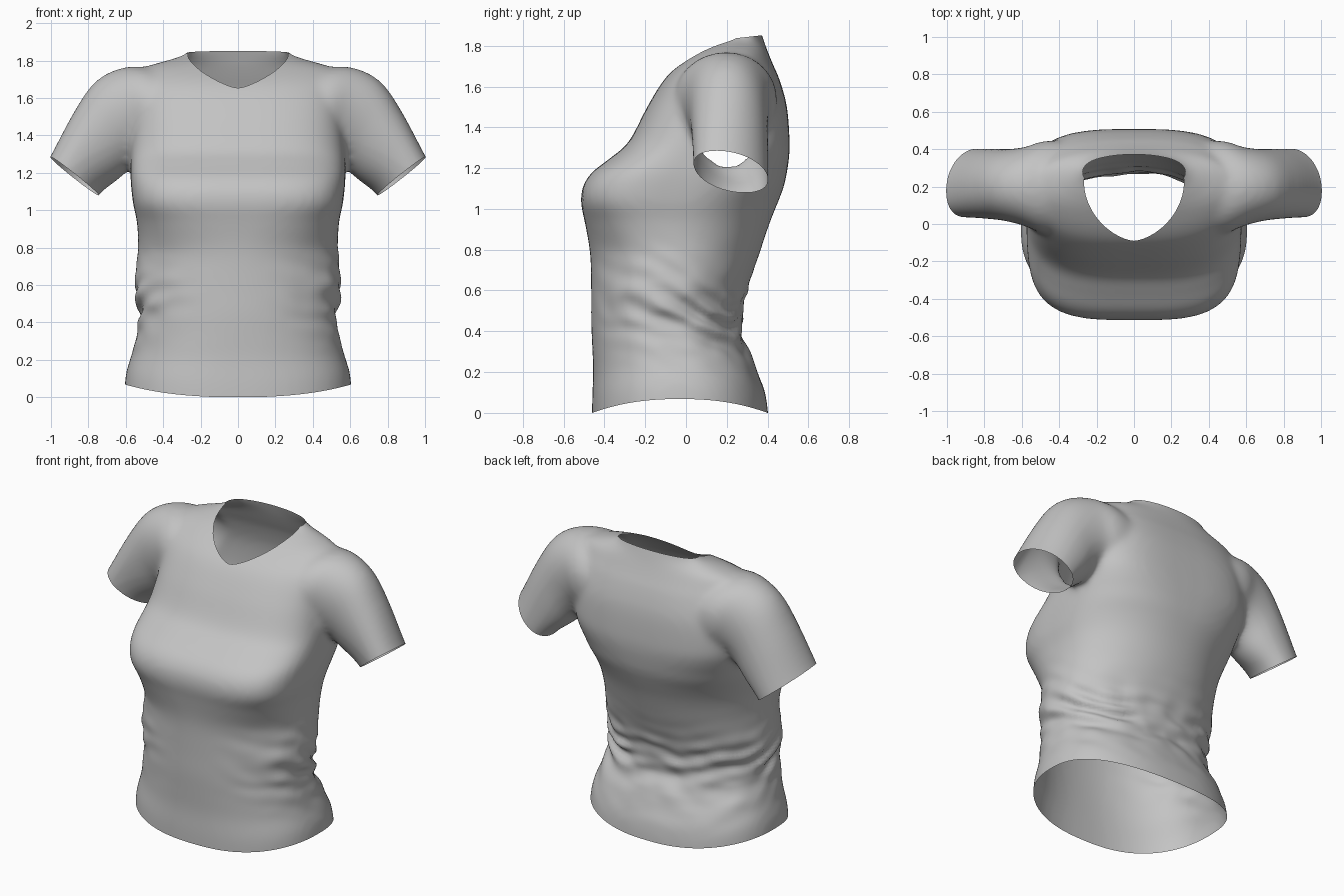
import bpy, bmesh, math
from mathutils import Vector, noise

if "Cube" in bpy.data.objects:
    bpy.data.objects.remove(bpy.data.objects["Cube"])


def se(a, n):
    """Point on a unit superellipse."""
    c, s = math.cos(a), math.sin(a)
    return (math.copysign(abs(c) ** (2 / n), c), math.copysign(abs(s) ** (2 / n), s))


def smooth_rows(rows, steps=5):
    """Catmull-Rom interpolation between rows of profile values."""
    ext = [rows[0]] + rows + [rows[-1]]
    out = []
    for a, b, c, d in zip(ext, ext[1:], ext[2:], ext[3:]):
        for k in range(steps):
            t = k / steps
            out.append(tuple(.5 * (2 * q + (r - p) * t + (2 * p - 5 * q + 4 * r - s) * t * t
                                   + (3 * q - p - 3 * r + s) * t ** 3)
                             for p, q, r, s in zip(a, b, c, d)))
    return out + [rows[-1]]


def loft(bm, rings):
    """Closed solid through a list of equal-length rings."""
    loops = [[bm.verts.new(p) for p in r] for r in rings]
    n = len(loops[0])
    faces = [bm.faces.new((a[i], a[(i + 1) % n], b[(i + 1) % n], b[i]))
             for a, b in zip(loops, loops[1:]) for i in range(n)]
    faces.append(bm.faces.new(loops[0][::-1]))
    faces.append(bm.faces.new(loops[-1]))
    bmesh.ops.recalc_face_normals(bm, faces=faces)


def cut(bm, co, no, inside, clear=True):
    """Split along a plane, among faces chosen by a rule, and trim beyond it."""
    faces = [f for f in bm.faces if inside(f.calc_center_median())]
    geom = set(faces)
    for f in faces:
        geom.update(f.verts)
        geom.update(f.edges)
    bmesh.ops.bisect_plane(bm, geom=list(geom), dist=1e-5, plane_co=co,
                           plane_no=Vector(no).normalized(), clear_outer=clear)


ANGLES = [2 * math.pi * i / 64 for i in range(64)]
bm = bmesh.new()

# Torso: height, half width, front y, back y, front and back squareness
torso = [
    (-.12, .61, -.46, .41, 2.4, 2.3), (.06, .60, -.46, .395, 2.4, 2.3),
    (.20, .565, -.455, .35, 2.3, 2.3), (.33, .54, -.46, .285, 2.2, 2.3),
    (.45, .53, -.465, .275, 2.15, 2.2), (.60, .555, -.465, .30, 2.1, 2.1),
    (.78, .535, -.47, .36, 2.2, 2.1), (.93, .54, -.495, .41, 2.8, 2.15),
    (1.03, .56, -.515, .45, 3.4, 2.25), (1.11, .57, -.505, .48, 3.5, 2.5),
    (1.18, .575, -.46, .495, 3.4, 2.7), (1.25, .575, -.37, .505, 3.2, 3),
    (1.33, .575, -.28, .508, 3, 3.2), (1.50, .56, -.19, .495, 2.9, 3.2),
    (1.63, .56, -.11, .46, 2.7, 2.8), (1.70, .55, -.04, .43, 2.6, 2.5),
    (1.76, .51, .05, .405, 2.5, 2.2), (1.80, .38, .12, .39, 2.4, 2.1),
    (1.83, .295, .18, .38, 2.2, 2), (1.87, .255, .23, .366, 2.1, 2),
    (1.93, .23, .26, .35, 2, 2),
]
rings = []
for z, w, f, b, nf, nb in smooth_rows(torso):
    pts = [se(a, nb if math.sin(a) > 0 else nf) for a in ANGLES]
    rings.append([(w * c, (f + b) / 2 + (b - f) / 2 * s, z) for c, s in pts])
loft(bm, rings)

# Sleeves: top x, top z, bottom x, bottom z, centre y, half depth, twist
sleeve = [
    (.33, 1.72, .33, 1.34, .19, .25, 0), (.50, 1.765, .45, 1.30, .195, .25, 0),
    (.64, 1.755, .51, 1.27, .20, .213, 0), (.77, 1.68, .57, 1.225, .208, .193, -.01),
    (.88, 1.52, .64, 1.165, .215, .186, -.025), (1.005, 1.285, .745, 1.08, .22, .178, -.045),
    (1.09, 1.14, .825, .95, .22, .175, -.045),
]
for side in (1, -1):
    rings = []
    for tx, tz, bx, bz, yc, yh, tw in smooth_rows(sleeve):
        mid = Vector(((tx + bx) / 2, yc, (tz + bz) / 2))
        u = Vector(((tx - bx) / 2, tw, (tz - bz) / 2))
        v = Vector((0, yh, tw * .3))
        ring = []
        for a in ANGLES:
            c, s = se(a, 2.1)
            p = mid + u * c + v * s
            ring.append((side * p.x, p.y, p.z))
        rings.append(ring)
    loft(bm, rings)

# Fuse the parts into one soft cloth surface
mesh = bpy.data.meshes.new("shirt")
bm.to_mesh(mesh)
bm.free()
shirt = bpy.data.objects.new("shirt", mesh)
bpy.context.collection.objects.link(shirt)
remesh = shirt.modifiers.new("fuse", 'REMESH')
remesh.mode = 'VOXEL'
remesh.voxel_size = .018
soft = shirt.modifiers.new("soften", 'SMOOTH')
soft.factor = .5
soft.iterations = 14
bpy.context.view_layer.update()
graph = bpy.context.evaluated_depsgraph_get()
fused = bpy.data.meshes.new_from_object(shirt.evaluated_get(graph))
shirt.modifiers.clear()
shirt.data = fused
bpy.data.meshes.remove(mesh)

bm = bmesh.new()
bm.from_mesh(fused)

# Open the hem and the sleeve ends
cut(bm, (0, 0, 0), (0, 0, -1), lambda p: p.z < .2)
end_normal = Vector((.13, -.045, .1025)).cross(Vector((0, .178, -.0135)))
for side in (1, -1):
    cut(bm, (side * .875, .22, 1.1825),
        (-side * end_normal.x, -end_normal.y, -end_normal.z),
        lambda p: p.x * side > .64)

# Open the neck: level at the back, a soft V at the front
cut(bm, (0, .2, 1.832), (0, -.02, .18), lambda p: p.z > 1.78 and abs(p.x) < .45)
outline = []
for i in range(25):
    a = math.pi * i / 24
    c, s = math.cos(a), math.sin(a)
    outline.append(Vector((math.copysign(.268 * abs(c) ** 1.25, c), .23 - .32 * s, 0)))
outline = [Vector((.255, .30, 0))] + outline + [Vector((-.255, .30, 0))]
sides = []
for p, q in zip(outline, outline[1:]):
    d = q - p
    no = Vector((-d.y, d.x, 0)).normalized()
    if no.dot(Vector((0, .15, 0)) - p) > 0:
        no = -no
    sides.append((p, no))
    mid = (p + q) / 2
    reach = d.length / 2 + .04
    cut(bm, p, no, lambda c: c.z > 1.5 and (Vector((c.x, c.y, 0)) - mid).length < reach
        and c.y < .4, clear=False)


def in_neck(c):
    flat = Vector((c.x, c.y, 0))
    return c.z > 1.55 and c.y < .30 and all((flat - p).dot(no) < 0 for p, no in sides)


bmesh.ops.delete(bm, geom=[f for f in bm.faces if in_neck(f.calc_center_median())],
                 context='FACES')

# Gathered folds around the waist, running down from the bust to the back
bm.normal_update()
moves = []
for v in bm.verts:
    x, y, z = v.co
    band = math.exp(-((z - .47 + .2 * y) / .2) ** 2) * min(1, z / .15)
    reach = min(1, max(0, (y + .46) / .35))
    wobble = noise.noise(Vector((x * 3, y * 3, z * 3)))
    q = z + .5 * y + .08 * wobble
    fold = math.sin(q * 46) * (.6 + .8 * noise.noise(Vector((x * 4 + 7, y * 4, z * 5))))
    crumple = noise.noise(Vector((x * 7, y * 7, z * 11)))
    moves.append(v.normal * band * reach * (.014 * fold + .018 * crumple))
for v, m in zip(bm.verts, moves):
    v.co += m
    # Hem rises at the sides
    rise = max(0, 1 - abs((v.co.y + .03) / .43) ** 2.3)
    v.co.z += .068 * rise * max(0, 1 - v.co.z / .5)

for f in bm.faces:
    f.smooth = True
    f.material_index = 0
bm.to_mesh(fused)
bm.free()

# Plain grey cloth
cloth = bpy.data.materials.new("grey cloth")
cloth.diffuse_color = (.55, .55, .55, 1)
cloth.use_nodes = True
cloth.node_tree.nodes["Principled BSDF"].inputs["Base Color"].default_value = cloth.diffuse_color
fused.materials.clear()
fused.materials.append(cloth)
fused.name = "shirt"
